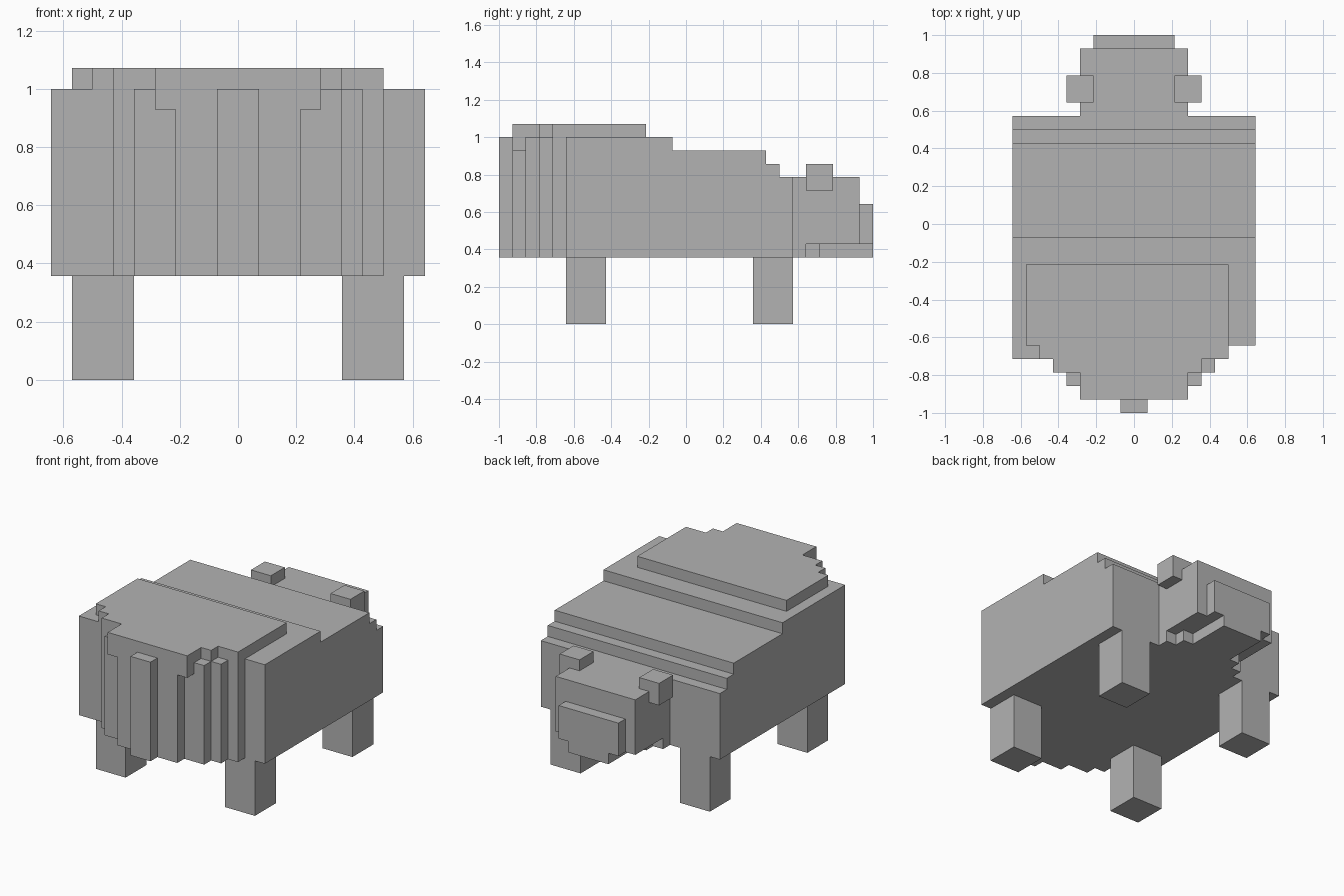
import bpy
import bmesh
from mathutils import Vector

U = 1 / 14  # edge length of one block

cube = bpy.data.objects.get("Cube")
if cube:
    bpy.data.objects.remove(cube, do_unlink=True)

grey = bpy.data.materials.new("plain grey")
grey.use_nodes = True
colour = (0.45, 0.45, 0.45, 1)
grey.diffuse_color = colour
grey.node_tree.nodes["Principled BSDF"].inputs["Base Color"].default_value = colour


def prism(name, outline, low, high, axis="z"):
    """Extrude an outline, in blocks: (x, y) along z, or (y, z) along x."""
    def place(a, b, c):
        return Vector((a, b, c) if axis == "z" else (c, a, b)) * U

    bm = bmesh.new()
    base = bm.faces.new([bm.verts.new(place(a, b, low)) for a, b in outline])
    moved = bmesh.ops.extrude_face_region(bm, geom=[base], use_keep_orig=True)
    tops = [g for g in moved["geom"] if isinstance(g, bmesh.types.BMVert)]
    bmesh.ops.translate(bm, verts=tops, vec=place(0, 0, high - low))
    bmesh.ops.recalc_face_normals(bm, faces=bm.faces)
    mesh = bpy.data.meshes.new(name)
    bm.to_mesh(mesh)
    bm.free()
    mesh.materials.append(grey)
    obj = bpy.data.objects.new(name, mesh)
    bpy.context.collection.objects.link(obj)
    return obj


def box(name, x, y, z):
    return prism(name, [(x[0], y[0]), (x[1], y[0]), (x[1], y[1]), (x[0], y[1])], *z)


def mirrored(half):
    """Complete a plan outline from its +x half."""
    return half + [(-x, y) for x, y in reversed(half)]


# Body, stepping down towards the head
prism("body", [(-9, 5), (8, 5), (8, 11), (7, 11), (7, 12), (6, 12), (6, 13),
               (-1, 13), (-1, 14), (-9, 14)], -9, 9, axis="x")


# Stepped rump, with a wider course under the back plate
def rump(name, width, low, high):
    steps = [(6, -10), (6, -11), (5, -11), (5, -12), (width, -12), (width, -13)]
    outline = [(7, -9), (7, -10)] + mirrored(steps) + [(-9, -10), (-9, -9)]
    prism(name, outline, low, high)


rump("rump", 3, 5, 13)
rump("rump_ledge", 4, 13, 14)

# Raised back plate, not quite symmetrical
prism("back_plate", [(7, -3), (7, -10), (5, -10), (5, -11), (4, -11), (4, -13),
                     (-4, -13), (-4, -11), (-6, -11), (-6, -10), (-7, -10),
                     (-7, -9), (-8, -9), (-8, -3)], 14, 15)

box("tail", (-1, 1), (-14, -13), (5, 14))

# Head, snout and stepped jaw
box("head", (-4, 4), (8, 13), (6, 11))
box("snout", (-3, 3), (13, 14), (6, 9))
prism("jaw", mirrored([(4, 8), (4, 9), (3, 9), (3, 10), (2, 10), (2, 14)]), 5, 6)

# Ears and legs on both sides
for side, s in (("left", 1), ("right", -1)):
    box(side + "_ear", (3 * s, 5 * s), (9, 11), (10, 12))
    for end, y in (("tail_end", -9), ("head_end", 5)):
        box(f"{side}_{end}_leg", (5 * s, 8 * s), (y, y + 3), (0, 5))
